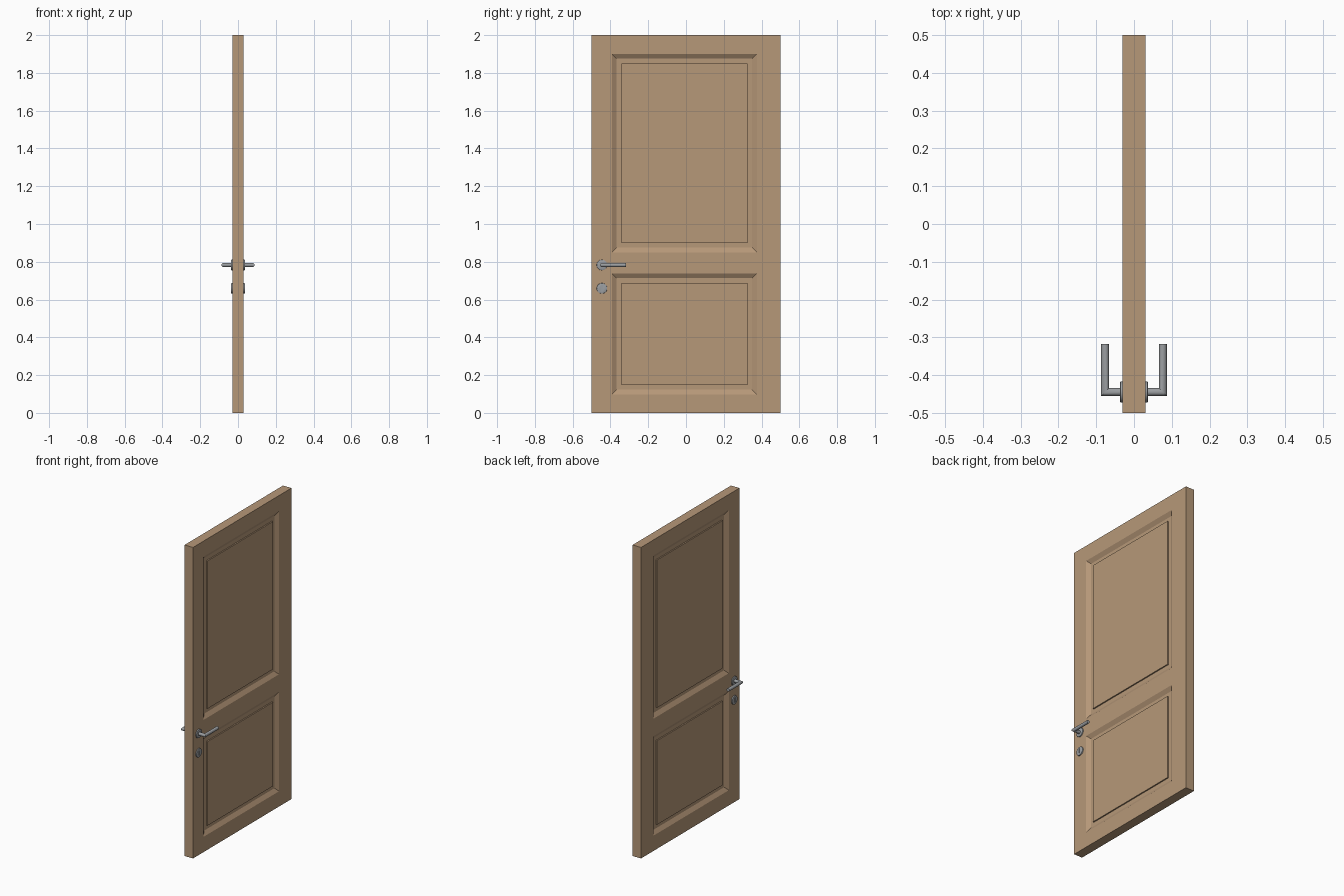
import bpy, bmesh, math
from mathutils import Matrix, Vector

if "Cube" in bpy.data.objects:
    bpy.data.objects.remove(bpy.data.objects["Cube"])


def material(name, rgb):
    m = bpy.data.materials.new(name)
    m.diffuse_color = (*rgb, 1)
    m.use_nodes = True
    m.node_tree.nodes["Principled BSDF"].inputs["Base Color"].default_value = m.diffuse_color
    return m


WOOD = material("light wood", (0.47, 0.315, 0.19))
METAL = material("grey metal", (0.33, 0.345, 0.36))
T = 0.03                      # half thickness of the door
LOCK_Y = -0.445               # line of handle and lock


def add_object(name, bm, mat):
    bmesh.ops.recalc_face_normals(bm, faces=bm.faces)
    me = bpy.data.meshes.new(name)
    bm.to_mesh(me)
    bm.free()
    me.materials.append(mat)
    ob = bpy.data.objects.new(name, me)
    bpy.context.collection.objects.link(ob)
    return ob


def mirror_x(ob):
    m = ob.modifiers.new("mirror", 'MIRROR')
    m.use_axis = (True, False, False)
    return m


def smooth(ob):
    bpy.ops.object.select_all(action='DESELECT')
    bpy.context.view_layer.objects.active = ob
    ob.select_set(True)
    bpy.ops.object.shade_smooth_by_angle(angle=math.radians(35))


# Door leaf: half slab with two sunken panels, mirrored through its thickness
ys = [-0.5, -0.392, 0.375, 0.5]
zs = [0, 0.098, 0.738, 0.85, 1.9, 2]
bm = bmesh.new()
grid = [[bm.verts.new((T, y, z)) for z in zs] for y in ys]


def panel(corners):
    # sloped moulding, flat margin, then a raised centre field
    cy = sum(v.co.y for v in corners) / 4
    cz = sum(v.co.z for v in corners) / 4
    ring = corners
    for inset, depth in ((0.025, 0.016), (0.05, 0.016), (0.05, 0.008)):
        new = [bm.verts.new((T - depth,
                             v.co.y + math.copysign(inset, cy - v.co.y),
                             v.co.z + math.copysign(inset, cz - v.co.z)))
               for v in corners]
        for k in range(4):
            n = (k + 1) % 4
            bm.faces.new((ring[k], ring[n], new[n], new[k]))
        ring = new
    bm.faces.new(ring)


for i in range(3):
    for j in range(5):
        c = [grid[i][j], grid[i + 1][j], grid[i + 1][j + 1], grid[i][j + 1]]
        if i == 1 and j in (1, 3):
            panel(c)
        else:
            bm.faces.new(c)
border = [e for e in bm.edges if e.is_boundary]
ext = bmesh.ops.extrude_edge_only(bm, edges=border)
for v in ext["geom"]:
    if isinstance(v, bmesh.types.BMVert):
        v.co.x = 0
bm.normal_update()
door = add_object("door_leaf", bm, WOOD)
mirror_x(door)


# Round plates behind the handle and around the lock
def rosette(name, z):
    bm = bmesh.new()
    turn = Matrix.Rotation(math.pi / 2, 4, 'Y')
    bmesh.ops.create_cone(bm, cap_ends=True, segments=32, radius1=0.028,
                          radius2=0.028, depth=0.012,
                          matrix=Matrix.Translation((0.031, LOCK_Y, z)) @ turn)
    rim = [e for e in bm.edges if all(v.co.x > 0.035 for v in e.verts)]
    bmesh.ops.bevel(bm, geom=rim, offset=0.003, segments=2, affect='EDGES',
                    profile=0.5)
    ob = add_object(name, bm, METAL)
    smooth(ob)
    return ob


mirror_x(rosette("handle_rosette", 0.783))
lock = rosette("lock_rosette", 0.659)

# Key slot cut into the lock plate
bm = bmesh.new()
bmesh.ops.create_cube(bm, size=1, matrix=Matrix.Translation((0.037, LOCK_Y, 0.659))
                      @ Matrix.Diagonal((0.01, 0.007, 0.03, 1)))
cutter = add_object("key_slot_cutter", bm, METAL)
cutter.hide_render = True
cutter.hide_set(True)
cut = lock.modifiers.new("slot", 'BOOLEAN')
cut.operation = 'DIFFERENCE'
cut.object = cutter
mirror_x(lock)


# L-shaped lever: round rod swept along a mitred path
def lever(name, z, r=0.0105, seg=20):
    bm = bmesh.new()
    x = 0.0765
    rings = []
    for base, kind in ((0.03, "wall"), (x, "corner"), (-0.318, "tip")):
        ring = []
        for k in range(seg):
            a = 2 * math.pi * k / seg
            u, w = r * math.cos(a), r * math.sin(a)
            if kind == "wall":
                co = (base, LOCK_Y + u, z + w)
            elif kind == "corner":
                co = (base - u, LOCK_Y + u, z + w)
            else:
                co = (x - u, base, z + w)
            ring.append(bm.verts.new(co))
        rings.append(ring)
    for a, b in zip(rings, rings[1:]):
        for k in range(seg):
            n = (k + 1) % seg
            bm.faces.new((a[k], a[n], b[n], b[k]))
    bm.faces.new(rings[0])
    bm.faces.new(rings[-1])
    ob = add_object(name, bm, METAL)
    smooth(ob)
    mirror_x(ob)


lever("handle_lever", 0.783)
